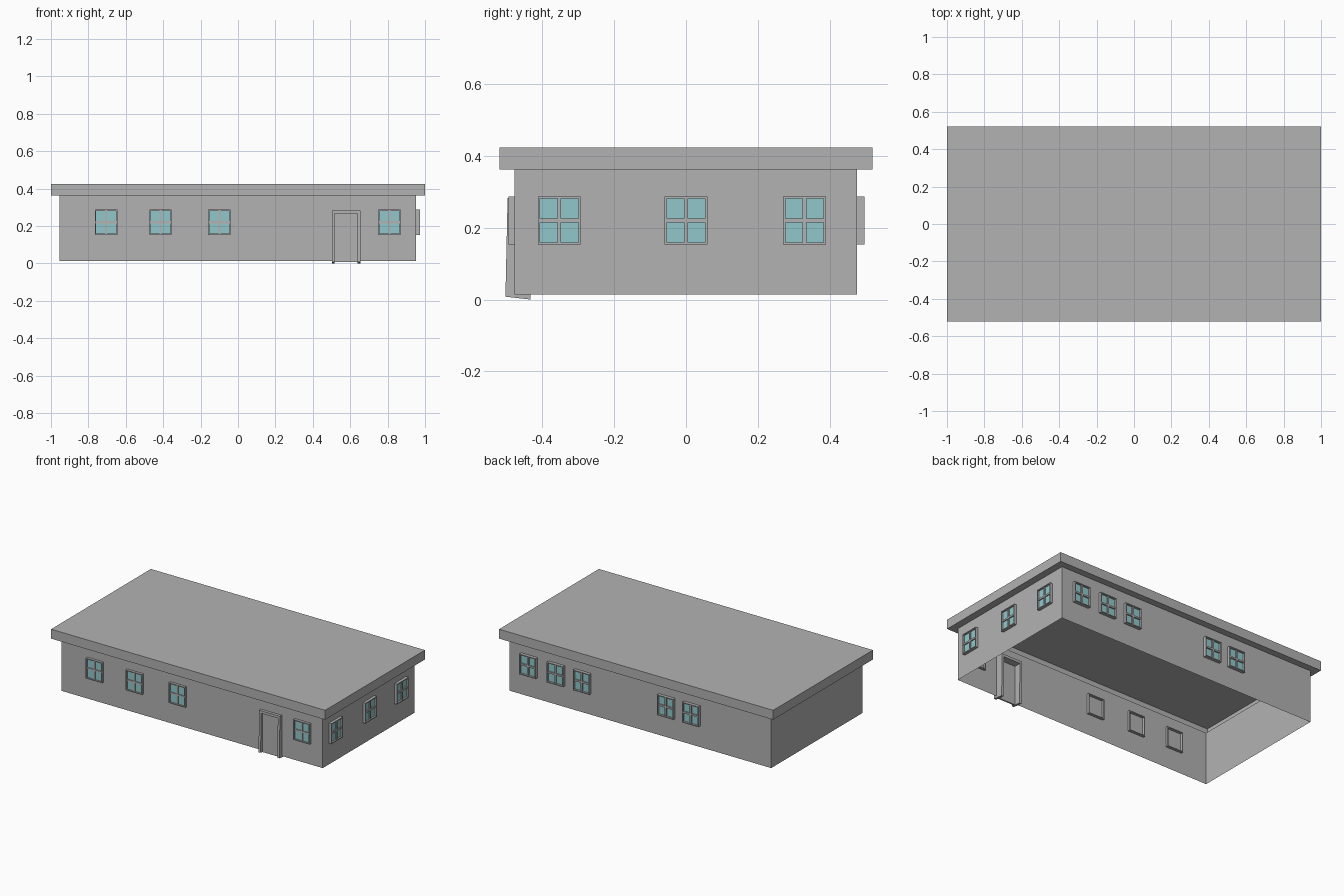
import bpy, bmesh
from mathutils import Matrix, Vector

if "Cube" in bpy.data.objects:
    bpy.data.objects.remove(bpy.data.objects["Cube"])


def material(name, rgb):
    m = bpy.data.materials.new(name)
    m.diffuse_color = (*rgb, 1)
    m.use_nodes = True
    m.node_tree.nodes["Principled BSDF"].inputs["Base Color"].default_value = m.diffuse_color
    return m


GREY = material("plain grey", (0.448, 0.448, 0.448))
GLASS = material("pale blue glass", (0.285, 0.575, 0.595))


def finish(bm, name, mat, matrix=None):
    bmesh.ops.recalc_face_normals(bm, faces=bm.faces[:])
    me = bpy.data.meshes.new(name)
    bm.to_mesh(me)
    bm.free()
    me.materials.append(mat)
    ob = bpy.data.objects.new(name, me)
    bpy.context.collection.objects.link(ob)
    if matrix:
        ob.matrix_world = matrix
    return ob


def box(bm, x0, x1, y0, y1, z0, z1):
    m = Matrix.Translation(((x0 + x1) / 2, (y0 + y1) / 2, (z0 + z1) / 2))
    m = m @ Matrix.Diagonal((x1 - x0, y1 - y0, z1 - z0, 1))
    return bmesh.ops.create_cube(bm, size=1, matrix=m)["verts"]


# Building shell: thin walls, overhanging lip, hollow roof, open underneath
def ring(bm, x0, x1, y0, y1, z):
    return [bm.verts.new(p) for p in
            ((x0, y0, z), (x1, y0, z), (x1, y1, z), (x0, y1, z))]


WALL = (-0.955, 0.953, -0.478, 0.476)
ROOF = (-1.0, 1.0, -0.52, 0.52)
bm = bmesh.new()
rings = [ring(bm, *WALL, 0.014), ring(bm, *WALL, 0.362),
         ring(bm, *ROOF, 0.362), ring(bm, *ROOF, 0.424)]
for a, b in zip(rings, rings[1:]):
    for i in range(4):
        j = (i + 1) % 4
        bm.faces.new((a[i], a[j], b[j], b[i]))
bm.faces.new(rings[-1])
finish(bm, "walls_and_roof", GREY)


# Window: frame passing through the wall, bars and four panes outside
# (local x along the wall, local -y outwards, z up)
def window(name, matrix, out):
    h, zlo, zhi, t = 0.0595, 0.153, 0.287, 0.006
    zm = (zlo + zhi) / 2
    bm = bmesh.new()
    for s in (-1, 1):
        a, b = sorted((s * h, s * (h - t)))
        box(bm, a, b, -out, 0.016, zlo, zhi)
    box(bm, -h + t, h - t, -out, 0.016, zlo, zlo + t)
    box(bm, -h + t, h - t, -out, 0.016, zhi - t, zhi)
    box(bm, -0.0055, 0.0055, -out + 0.004, -0.001, zlo + t, zhi - t)
    for s in (-1, 1):
        a, b = sorted((s * 0.0055, s * (h - t)))
        box(bm, a, b, -out + 0.004, -0.001, zm - 0.0055, zm + 0.0055)
    finish(bm, name + "_frame", GREY, matrix)
    bm = bmesh.new()
    box(bm, -h + t, h - t, -0.008, -0.001, zlo + t, zhi - t)
    finish(bm, name + "_glass", GLASS, matrix)


for i, x in enumerate((-0.705, -0.414, -0.10, 0.809)):
    window(f"front_window_{i + 1}", Matrix.Translation((x, WALL[2], 0)), 0.017)
for i, x in enumerate((0.81, 0.61, 0.418, -0.195, -0.378)):
    window(f"back_window_{i + 1}", Matrix.Translation((x, WALL[3], 0))
           @ Matrix.Rotation(3.14159265, 4, 'Z'), 0.021)
for i, y in enumerate((-0.353, 0.0, 0.33)):
    window(f"right_window_{i + 1}", Matrix.Translation((WALL[1], y, 0))
           @ Matrix.Rotation(1.57079633, 4, 'Z'), 0.019)

# Door surround, leaning back slightly with sloping feet
bm = bmesh.new()
for x in (0.502, 0.639):
    box(bm, x, x + 0.015, -0.503, -0.433, 0.0, 0.283)
box(bm, 0.517, 0.639, -0.503, -0.433, 0.266, 0.283)
for v in bm.verts:
    if v.co.z > 0.2:
        v.co.y += 0.006
    elif v.co.y < -0.48:
        v.co.z += 0.008
finish(bm, "door_frame", GREY)

# Door panel
bm = bmesh.new()
box(bm, 0.517, 0.639, -0.484, -0.474, 0.006, 0.266)
finish(bm, "door_panel", GREY)
